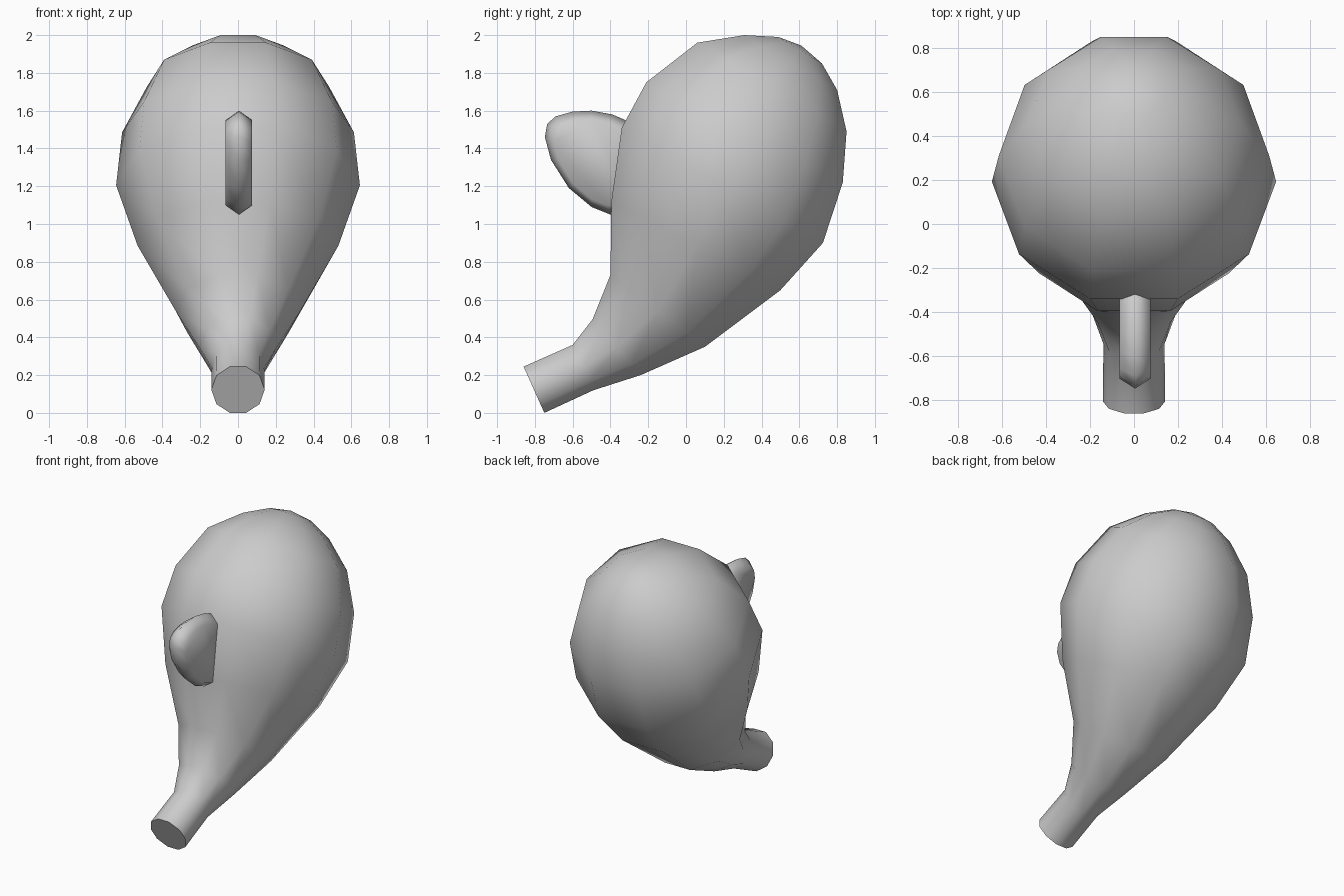
import bpy
import bmesh
import math
from mathutils import Vector

if "Cube" in bpy.data.objects:
    bpy.data.objects.remove(bpy.data.objects["Cube"])


def loft(name, loops, sharp_angle, tip=None):
    """Skin a list of equal-length vertex loops; cap the ends or close on a tip."""
    bm = bmesh.new()
    rings = [[bm.verts.new(p) for p in loop] for loop in loops]
    n = len(rings[0])
    for a, b in zip(rings, rings[1:]):
        for i in range(n):
            j = (i + 1) % n
            bm.faces.new((a[i], a[j], b[j], b[i]))
    bm.faces.new(rings[0])
    if tip:
        t = bm.verts.new(tip)
        for i in range(n):
            bm.faces.new((rings[-1][i], rings[-1][(i + 1) % n], t))
    else:
        bm.faces.new(rings[-1])
    bmesh.ops.recalc_face_normals(bm, faces=bm.faces)
    mesh = bpy.data.meshes.new(name)
    bm.to_mesh(mesh)
    bm.free()
    obj = bpy.data.objects.new(name, mesh)
    bpy.context.collection.objects.link(obj)
    bpy.ops.object.select_all(action='DESELECT')
    obj.select_set(True)
    bpy.context.view_layer.objects.active = obj
    bpy.ops.object.shade_smooth_by_angle(angle=math.radians(sharp_angle))
    return obj


# Bulb body: ten-sided rings, given by front and back (y, z) silhouette points
SIDES = 10
FLAT = math.cos(math.pi / SIDES)


def ring(fy, fz, by, bz):
    front, back = Vector((0, fy, fz)), Vector((0, by, bz))
    centre, up = (front + back) / 2, (front - back) / (2 * FLAT)
    side = Vector((up.length, 0, 0))
    angles = [2 * math.pi * i / SIDES for i in range(SIDES)]
    return [centre + side * math.cos(a) + up * math.sin(a) for a in angles]


sections = [
    (-.86, .245, -.75, .00), (-.60, .36, -.49, .12), (-.495, .495, -.24, .20),
    (-.40, .73, .10, .35), (-.395, 1.12, .50, .65), (-.34, 1.51, .725, .90),
    (-.21, 1.75, .83, 1.22), (.06, 1.96, .85, 1.49), (.31, 2.0, .80, 1.71),
    (.49, 1.99, .72, 1.85),
]
loft("bulb_body", [ring(*s) for s in sections], 60, tip=(0, .61, 1.945))

# Front fin: ridged outline with inset side faces, rear sunk in the body
outline = [
    (-.25, 1.50), (-.32, 1.55), (-.39, 1.58), (-.50, 1.60), (-.60, 1.595),
    (-.69, 1.57), (-.735, 1.53), (-.747, 1.46), (-.715, 1.34), (-.62, 1.19),
    (-.50, 1.09), (-.40, 1.05), (-.30, 1.05), (-.25, 1.12),
]


def fin_loop(x, scale):
    return [(x, -.50 + (y + .50) * scale, 1.325 + (z - 1.325) * scale)
            for y, z in outline]


loft("front_fin", [fin_loop(-.065, .82), fin_loop(.005, 1), fin_loop(.075, .82)], 80)
